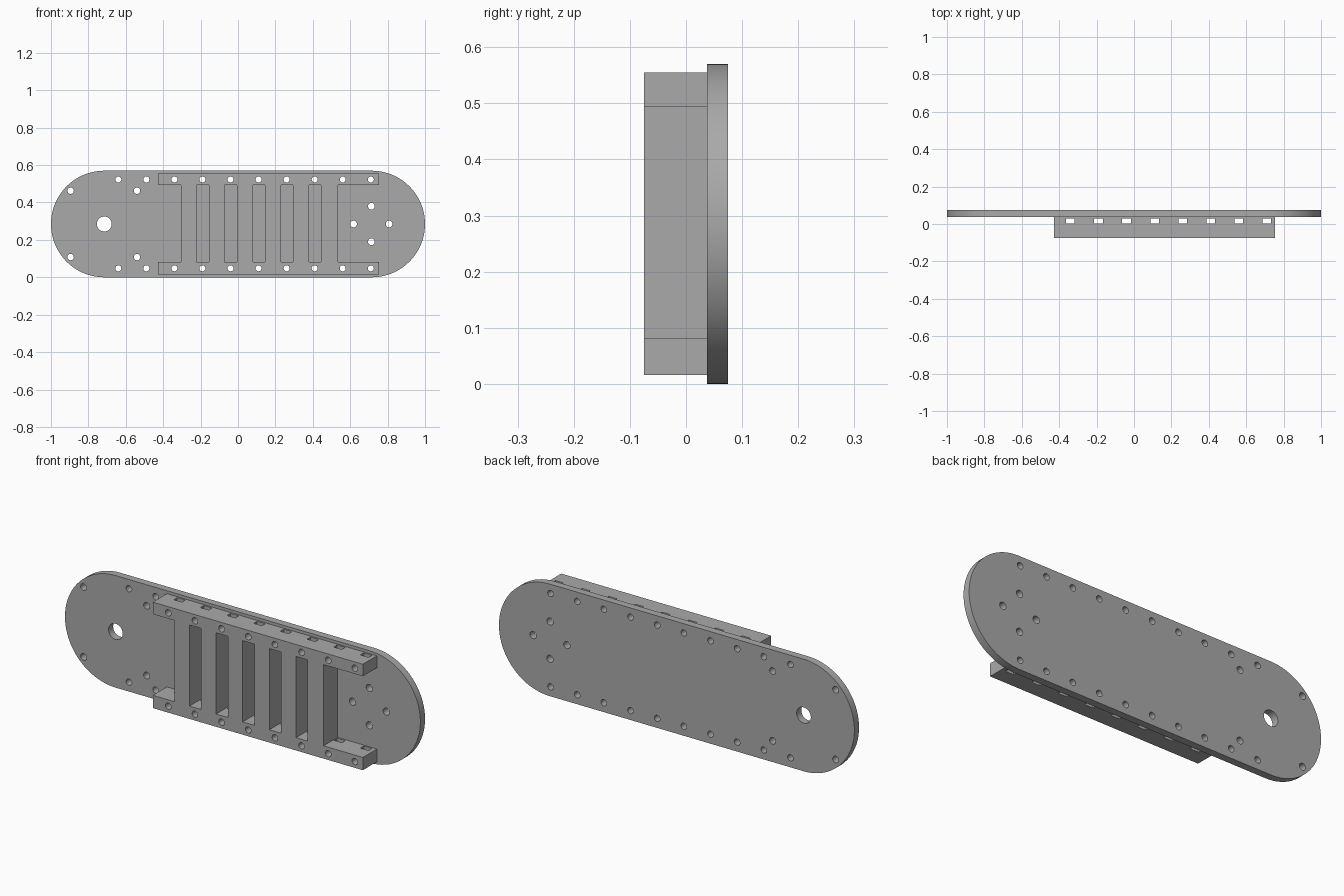
import bpy, bmesh, math
from mathutils import Matrix, Vector

if "Cube" in bpy.data.objects:
    bpy.data.objects.remove(bpy.data.objects["Cube"], do_unlink=True)

MID = 0.285                      # height of the long axis
BACK, JOINT, FRONT = 0.075, 0.0375, -0.075
RAIL_Z = (0.048, 0.523)          # screw rows
PITCH = 0.15

grey = bpy.data.materials.new("plain grey")
grey.use_nodes = True
colour = (0.4, 0.4, 0.4, 1)
grey.diffuse_color = colour
grey.node_tree.nodes["Principled BSDF"].inputs["Base Color"].default_value = colour


def make_object(name, bm):
    bmesh.ops.recalc_face_normals(bm, faces=bm.faces)
    mesh = bpy.data.meshes.new(name)
    bm.to_mesh(mesh)
    bm.free()
    mesh.materials.append(grey)
    obj = bpy.data.objects.new(name, mesh)
    bpy.context.collection.objects.link(obj)
    return obj


def extrude_profile(name, points, y0, y1):
    bm = bmesh.new()
    face = bm.faces.new([bm.verts.new((x, y0, z)) for x, z in points])
    new = bmesh.ops.extrude_face_region(bm, geom=[face])["geom"]
    verts = [v for v in new if isinstance(v, bmesh.types.BMVert)]
    bmesh.ops.translate(bm, vec=(0, y1 - y0, 0), verts=verts)
    return make_object(name, bm)


def add_box(bm, centre, size):
    matrix = Matrix.Translation(centre) @ Matrix.Diagonal((*size, 1))
    bmesh.ops.create_cube(bm, size=1, matrix=matrix)


def add_hole(bm, x, z, radius):
    matrix = Matrix.Translation((x, 0, z)) @ Matrix.Rotation(math.pi / 2, 4, "X")
    bmesh.ops.create_cone(bm, cap_ends=True, segments=32, radius1=radius,
                          radius2=radius, depth=0.4, matrix=matrix)


def cut(obj, bm):
    cutter = make_object("cutter", bm)
    cutter.hide_render = True
    mod = obj.modifiers.new("cut", "BOOLEAN")
    mod.operation, mod.solver, mod.object = "DIFFERENCE", "EXACT", cutter
    bpy.context.view_layer.update()
    graph = bpy.context.evaluated_depsgraph_get()
    result = bpy.data.meshes.new_from_object(obj.evaluated_get(graph))
    obj.modifiers.clear()
    obj.data = result
    bpy.data.objects.remove(cutter, do_unlink=True)


def smooth(obj):
    bpy.ops.object.select_all(action="DESELECT")
    obj.select_set(True)
    bpy.context.view_layer.objects.active = obj
    bpy.ops.object.shade_smooth_by_angle(angle=math.radians(30))


# Round-ended back plate
STEPS = 40
outline = []
for side, start in ((1, -math.pi / 2), (-1, math.pi / 2)):
    for i in range(STEPS + 1):
        a = start + math.pi * i / STEPS
        outline.append((side * (1 - MID) + MID * math.cos(a), MID + MID * math.sin(a)))
plate = extrude_profile("back_plate", outline, JOINT, BACK)

# Screw holes, pivot hole and the ring of four mounting holes
holes = bmesh.new()
for i in range(-2, 8):
    for z in RAIL_Z:
        add_hole(holes, -0.34 + PITCH * i, z, 0.016)
for x in (-0.895, -0.54):
    for z in (0.108, 0.463):
        add_hole(holes, x, z, 0.017)
for i in range(4):
    a = i * math.pi / 2
    add_hole(holes, 0.713 + 0.095 * math.cos(a), MID + 0.095 * math.sin(a), 0.018)
add_hole(holes, -0.715, MID, 0.04)
cut(plate, holes)
smooth(plate)

# Block with two long rails joined by a web
L, R, WL, WR = -0.427, 0.755, -0.305, 0.534
B, LOW, HIGH, T = 0.016, 0.081, 0.494, 0.555
block = extrude_profile("rail_block", [
    (L, B), (R, B), (R, LOW), (WR, LOW), (WR, HIGH), (R, HIGH),
    (R, T), (L, T), (L, HIGH), (WL, HIGH), (WL, LOW), (L, LOW)], FRONT, JOINT)

# Five upright slots through the web
slots = bmesh.new()
for i in range(5):
    add_box(slots, (-0.188 + PITCH * i, 0, (LOW + HIGH) / 2), (0.066, 0.4, HIGH - LOW))
cut(block, slots)

# Nut pockets through the rails, then the screw holes
pockets, screws = bmesh.new(), bmesh.new()
for i in range(8):
    x = -0.34 + PITCH * i
    for z in RAIL_Z:
        add_box(pockets, (x, 0.016, z), (0.046, 0.028, 0.1))
        add_hole(screws, x, z, 0.016)
cut(block, pockets)
cut(block, screws)
smooth(block)
